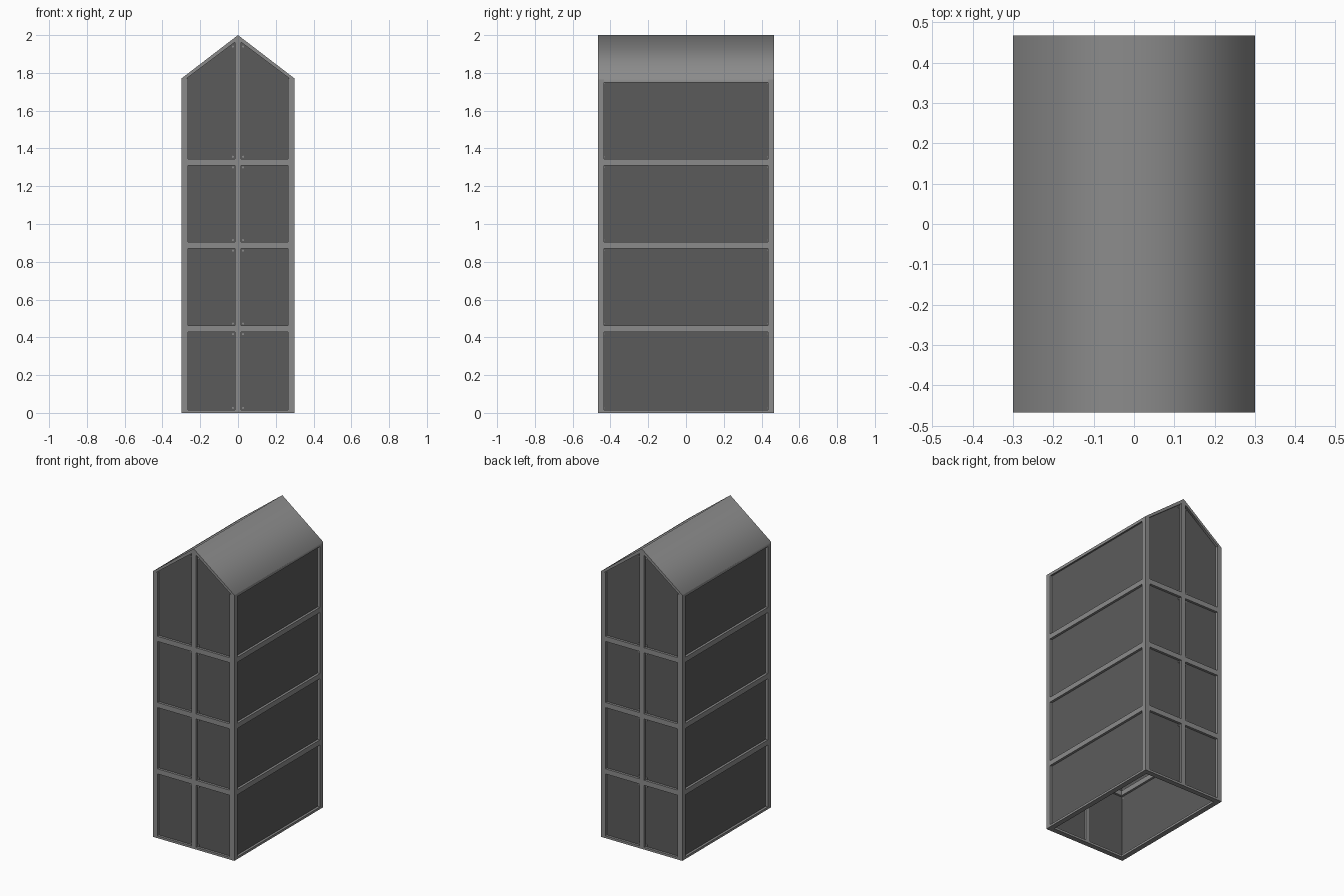
import bpy, bmesh, math
from mathutils import Matrix, Vector

if "Cube" in bpy.data.objects:
    bpy.data.objects.remove(bpy.data.objects["Cube"])

W, D, EAVE, TOP = 0.30, 0.467, 1.77, 2.0   # half width, half depth, eave and ridge heights
T = 0.034                                  # frame depth
REC = 0.016                                # panel recess
RAILS = [0.445, 0.887, 1.328]


def material(name, v):
    m = bpy.data.materials.new(name)
    m.diffuse_color = (v, v, v, 1)
    m.use_nodes = True
    m.node_tree.nodes["Principled BSDF"].inputs["Base Color"].default_value = m.diffuse_color
    return m


LIGHT = material("light grey", 0.26)
DARK = material("dark grey", 0.105)


def make(name, bm, mat):
    bmesh.ops.recalc_face_normals(bm, faces=bm.faces)
    me = bpy.data.meshes.new(name)
    bm.to_mesh(me)
    bm.free()
    me.materials.append(mat)
    ob = bpy.data.objects.new(name, me)
    bpy.context.collection.objects.link(ob)
    return ob


def box(bm, x0, x1, y0, y1, z0, z1):
    m = Matrix.Translation(((x0 + x1) / 2, (y0 + y1) / 2, (z0 + z1) / 2)) @ \
        Matrix.Diagonal((x1 - x0, y1 - y0, z1 - z0, 1))
    bmesh.ops.create_cube(bm, size=1, matrix=m)


def prism(bm, pts, y0, y1):
    """Extrude an x-z outline along y."""
    f = bm.faces.new([bm.verts.new((x, y0, z)) for x, z in pts])
    r = bmesh.ops.extrude_face_region(bm, geom=[f])
    bmesh.ops.translate(bm, vec=(0, y1 - y0, 0),
                        verts=[v for v in r["geom"] if isinstance(v, bmesh.types.BMVert)])


# corner and middle posts
bm = bmesh.new()
for sy in (-1, 1):
    ys = sorted((sy * D, sy * (D - T)))
    for sx in (-1, 1):
        xs = sorted((sx * W, sx * (W - 0.018)))
        box(bm, *xs, *ys, 0, EAVE - 0.005)
        xs = sorted((sx * W, sx * (W - T)))
        yc = sorted((sy * D, sy * (D - 0.018)))
        box(bm, *xs, *yc, 0, EAVE - 0.005)
    box(bm, -0.016, 0.016, *ys, 0, TOP - 0.02)
make("frame_posts", bm, LIGHT)

# horizontal rails on all four sides
bm = bmesh.new()
bands = [(0, 0.015)] + [(z - 0.017, z + 0.017) for z in RAILS]
for z0, z1 in bands:
    for s in (-1, 1):
        box(bm, -W, W, *sorted((s * D, s * (D - T))), z0, z1)
        box(bm, *sorted((s * W, s * (W - T))), -D, D, z0, z1)
for s in (-1, 1):
    box(bm, *sorted((s * W, s * (W - T))), -D, D, EAVE - 0.015, EAVE - 0.001)
make("frame_rails", bm, LIGHT)

# recessed wall panels
bm = bmesh.new()
w = W - REC
for s in (-1, 1):
    ys = sorted((s * (D - REC), s * (D - REC - 0.004)))
    prism(bm, [(-w, 0.004), (w, 0.004), (w, EAVE - 0.005), (0, TOP - 0.015), (-w, EAVE - 0.005)], *ys)
    box(bm, *sorted((s * w, s * (w - 0.004))), -D + REC, D - REC, 0.004, EAVE - 0.005)
make("wall_panels", bm, DARK)

# gable roof, shaded smoothly over the ridge
bm = bmesh.new()
prism(bm, [(-W, EAVE), (0, TOP), (W, EAVE), (W, EAVE - 0.02), (0, TOP - 0.025), (-W, EAVE - 0.02)], -D, D)
roof = make("roof", bm, LIGHT)
bpy.context.view_layer.objects.active = roof
roof.select_set(True)
bpy.ops.object.shade_smooth_by_angle(angle=math.radians(80))

# small rivets in the panel corners
bm = bmesh.new()


def rivet(x, y, z, rot):
    m = Matrix.Translation((x, y, z)) @ rot
    bmesh.ops.create_cone(bm, cap_ends=True, segments=6, radius1=0.006, radius2=0.006,
                          depth=0.008, matrix=m)


RX, RY = Matrix.Rotation(math.pi / 2, 4, 'X'), Matrix.Rotation(math.pi / 2, 4, 'Y')
edges = [0.015] + [z + d for z in RAILS for d in (-0.017, 0.017)] + [EAVE - 0.015]
for i, e in enumerate(edges):
    z = e + (0.011 if i % 2 == 0 else -0.011)
    for sx in (-1, 1):
        for sy in (-1, 1):
            rivet(sx * w, sy * (D - 0.03), z, RY)
            for x in (0.027, W - 0.029):
                if i == len(edges) - 1:
                    z = TOP - 0.04 - x * (TOP - EAVE) / W
                rivet(sx * x, sy * (D - REC), z, RX)
            z = e + (0.011 if i % 2 == 0 else -0.011)
make("rivets", bm, LIGHT)
